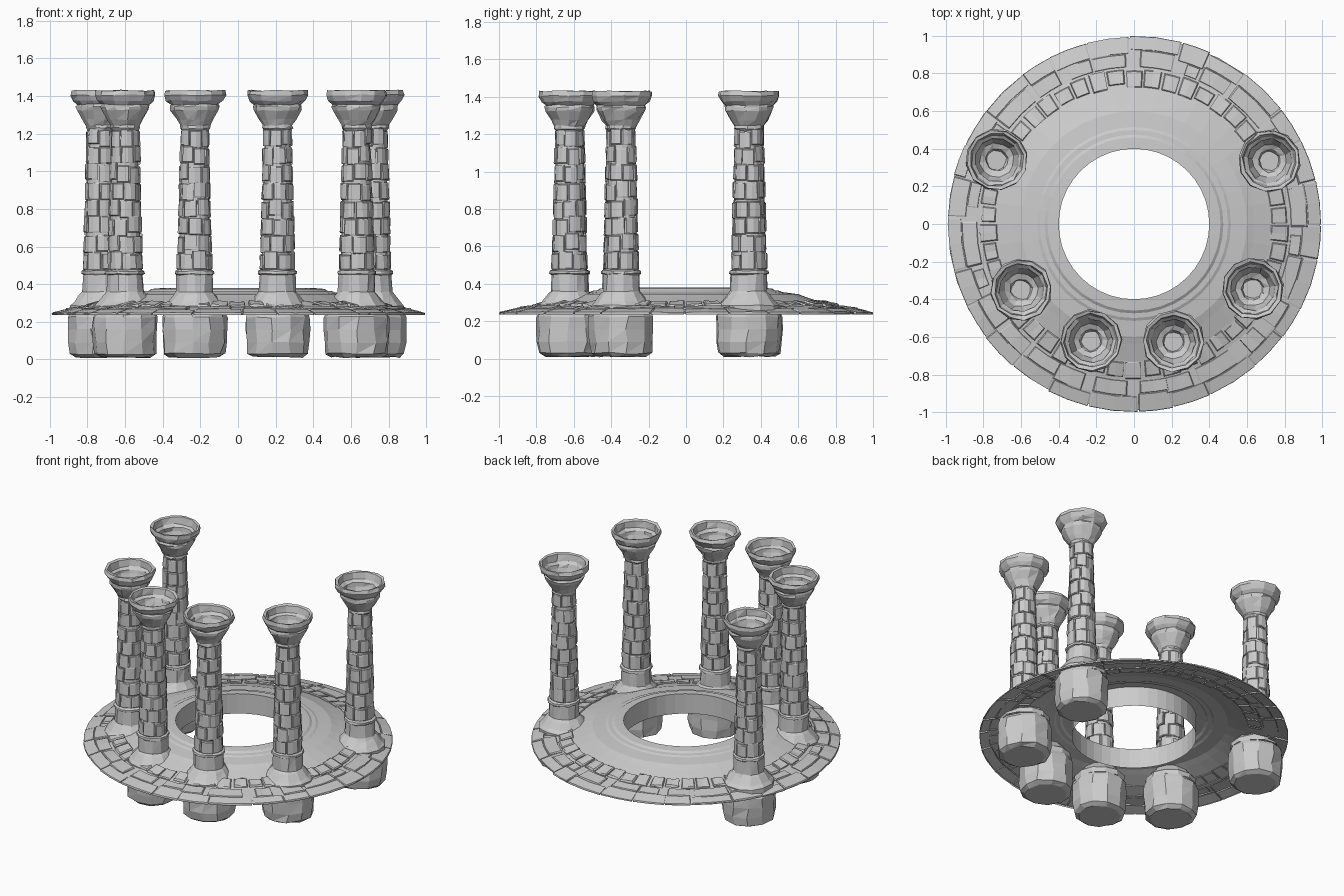
import bpy, bmesh, math, random
from math import sin, cos, pi, tau

random.seed(7)
cube = bpy.data.objects.get("Cube")
if cube:
    bpy.data.objects.remove(cube)

stone_mat = bpy.data.materials.new("pale grey stone")
stone_mat.use_nodes = True
GREY = (0.6, 0.6, 0.6, 1)
stone_mat.diffuse_color = GREY
stone_mat.node_tree.nodes["Principled BSDF"].inputs["Base Color"].default_value = GREY


def rnd(a):
    return random.uniform(-a, a)


def finish(bm, name, location=(0, 0, 0), turn=0, recalc=True):
    if recalc:
        bmesh.ops.recalc_face_normals(bm, faces=bm.faces)
    me = bpy.data.meshes.new(name)
    bm.to_mesh(me)
    bm.free()
    me.materials.append(stone_mat)
    ob = bpy.data.objects.new(name, me)
    ob.location = location
    ob.rotation_euler.z = turn
    bpy.context.collection.objects.link(ob)
    return ob


def lathe(bm, profile, n, jitter=0.0, caps=(False, False)):
    """Revolve (radius, height) points, optionally roughened like hewn stone."""
    rings = []
    for r, z in profile:
        ring = []
        for i in range(n):
            a = tau * i / n + rnd(jitter) * 2 / max(r, 0.05)
            rr = r + rnd(jitter)
            ring.append(bm.verts.new((rr * cos(a), rr * sin(a), z + rnd(jitter))))
        rings.append(ring)
    for lo, hi in zip(rings, rings[1:]):
        for i in range(n):
            j = (i + 1) % n
            quad = [lo[i], lo[j], hi[j], hi[i]]
            if jitter and random.random() < 0.5:
                bm.faces.new(quad[:3])
                bm.faces.new([quad[0], quad[2], quad[3]])
            else:
                bm.faces.new(quad)
    if caps[0]:
        bm.faces.new(rings[0][::-1])
    if caps[1]:
        bm.faces.new(rings[-1])


def block(bm, place, u0, u1, v0, v1, thick, rough, bevel):
    """Rough chamfered stone; place(u, v, h) bends it onto a surface."""
    um, vm = (u0 + u1) / 2, (v0 + v1) / 2
    layers = []
    for h, k in ((-0.006, 1), (thick * 0.5, 1), (thick, 1 - bevel)):
        row = []
        for u, v in ((u0, v0), (um, v0), (u1, v0), (u1, v1), (um, v1), (u0, v1)):
            hh = h + (rnd(rough) if h > 0 else 0)
            row.append(bm.verts.new(place(um + (u - um) * k, vm + (v - vm) * k, hh)))
        layers.append(row)
    for lo, hi in zip(layers, layers[1:]):
        for i in range(6):
            j = (i + 1) % 6
            bm.faces.new((lo[i], lo[j], hi[j], hi[i]))
    top = layers[-1]
    bm.faces.new((top[0], top[1], top[4], top[5]))
    bm.faces.new((top[1], top[2], top[3], top[4]))


# Domed ring floor: an open shell with a wall around the centre hole
FLOOR = [(0.40, 0.38), (0.46, 0.375), (0.475, 0.365), (0.50, 0.363), (0.515, 0.356),
         (0.60, 0.345), (0.64, 0.33), (0.73, 0.30), (0.83, 0.275), (0.92, 0.262), (0.99, 0.243)]


def floor_height(r):
    for (r0, z0), (r1, z1) in zip(FLOOR, FLOOR[1:]):
        if r <= r1:
            return z0 + (z1 - z0) * (r - r0) / (r1 - r0)
    return FLOOR[-1][1]


bm = bmesh.new()
lathe(bm, FLOOR[::-1] + [(0.40, 0.24)], 40)
finish(bm, "ring_floor")


def on_floor(a, r, h):
    return (r * cos(a), r * sin(a), floor_height(r) + h)


# Outer flagstones, some split into two courses
bm = bmesh.new()
count = 28
edges = [tau * (i + rnd(0.18)) / count for i in range(count)]
edges.append(edges[0] + tau)
for a0, a1 in zip(edges, edges[1:]):
    rim = random.uniform(0.985, 1.0)
    split = random.uniform(0.89, 0.93)
    gap = 0.004
    block(bm, on_floor, a0 + gap, a1 - gap, split + gap, rim, 0.006, 0.002, 0.05)
    shift = rnd(0.03)
    block(bm, on_floor, a0 + gap + shift, a1 - gap - random.choice((0, 0.06)),
          0.835, split, 0.009, 0.003, 0.06)
finish(bm, "outer_flagstones")

# Inner course of small cobbles
bm = bmesh.new()
count = 50
for i in range(count):
    a0, a1 = (tau * (i + k) / count for k in (0.06, 0.92))
    block(bm, on_floor, a0 + rnd(0.006), a1 + rnd(0.006), 0.735 + rnd(0.01),
          0.82 + rnd(0.012), 0.012, 0.004, 0.12)
finish(bm, "inner_cobbles")


# Pillar parts
def shaft_radius(z):
    return 0.088 - 0.019 * (z - 0.47) / 0.76


def on_shaft(a, z, h):
    r = shaft_radius(z) + h
    return (r * cos(a), r * sin(a), z)


FOOT = [(0.165, 0.25), (0.165, 0.285), (0.145, 0.305), (0.112, 0.345), (0.10, 0.36),
        (0.096, 0.45), (0.105, 0.455), (0.104, 0.47), (0.088, 0.478)]
FOUNDATION = [(0.135, 0.012), (0.165, 0.03), (0.173, 0.09), (0.175, 0.16),
              (0.176, 0.225), (0.165, 0.25)]
CAPITAL = [(0.068, 1.215), (0.08, 1.23), (0.08, 1.245), (0.098, 1.275), (0.128, 1.325),
           (0.132, 1.345), (0.128, 1.355), (0.15, 1.375), (0.165, 1.405), (0.16, 1.43),
           (0.143, 1.425), (0.135, 1.38), (0.118, 1.365), (0.114, 1.34), (0.09, 1.28),
           (0.06, 1.265), (0.05, 1.235)]


def pillar(name, x, y):
    spot, turn = (x, y, 0), random.uniform(0, tau)
    bm = bmesh.new()
    lathe(bm, FOUNDATION, 11, 0.005, (True, False))
    finish(bm, name + "_foundation", spot, turn)

    bm = bmesh.new()
    lathe(bm, FOOT, 12, 0.003)
    finish(bm, name + "_foot", spot, turn)

    # Shaft core with staggered courses of blocks
    bm = bmesh.new()
    lathe(bm, [(0.085, 0.465), (0.066, 1.24)], 14, 0, (True, True))
    rows, around = 8, 7
    for row in range(rows):
        start = rnd(0.3) + row * pi / around
        for i in range(around):
            a0, a1 = (start + tau * (i + k) / around for k in (0.03, 0.97))
            z0, z1 = (0.475 + 0.75 * (row + k) / rows for k in (0.03, 0.97))
            wob = rnd(0.012)
            block(bm, on_shaft, a0, a1, z0 + (wob if row else 0),
                  min(z1 + wob, 1.23), 0.007 + rnd(0.002), 0.003, 0.12)
    finish(bm, name + "_shaft", spot, turn)

    bm = bmesh.new()
    lathe(bm, CAPITAL, 12, 0.004, (False, True))
    finish(bm, name + "_capital", spot, turn)


for name, x, y in (("back_left_pillar", 0.72, 0.335), ("back_right_pillar", -0.73, 0.34),
                   ("side_left_pillar", 0.63, -0.345), ("side_right_pillar", -0.60, -0.35),
                   ("front_left_pillar", 0.21, -0.625), ("front_right_pillar", -0.23, -0.62)):
    pillar(name, x, y)
